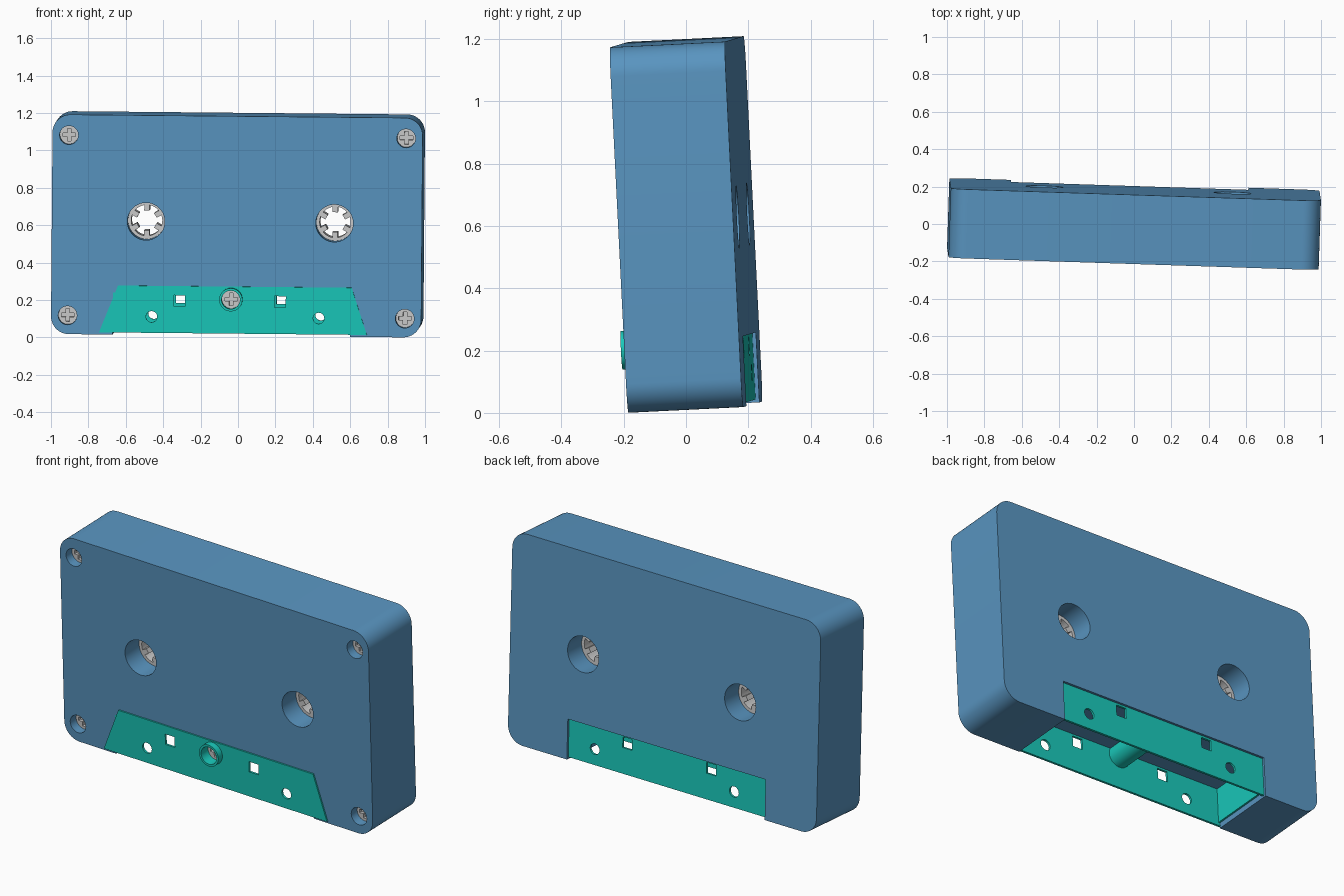
import bpy, bmesh
from math import sin, cos, pi, radians
from mathutils import Matrix, Vector

if "Cube" in bpy.data.objects:
    bpy.data.objects.remove(bpy.data.objects["Cube"])

# The cassette is modelled upright (front at -y), then tilted slightly at the end
W, H, D = 0.99, 1.175, 0.185          # half width, height, half depth
parts = []


def material(name, rgb):
    m = bpy.data.materials.new(name)
    m.diffuse_color = (*rgb, 1)
    m.use_nodes = True
    m.node_tree.nodes["Principled BSDF"].inputs["Base Color"].default_value = m.diffuse_color
    return m


BLUE = material("blue_plastic", (0.10, 0.30, 0.53))
GREEN = material("green_plastic", (0.01, 0.58, 0.49))


def circle(x, z, r, n=40):
    return [(x + r * cos(2 * pi * i / n), z + r * sin(2 * pi * i / n)) for i in range(n)]


def rect(x0, x1, z0, z1):
    return [(x0, z0), (x1, z0), (x1, z1), (x0, z1)]


def rounded_rect(x0, x1, z0, z1, r, n=12):
    pts = []
    for q, (cx, cz) in enumerate([(x1 - r, z1 - r), (x0 + r, z1 - r), (x0 + r, z0 + r), (x1 - r, z0 + r)]):
        for i in range(n + 1):
            a = (q + i / n) * pi / 2
            pts.append((cx + r * cos(a), cz + r * sin(a)))
    return pts


def prism(name, pts, y0, y1, mat=None):
    """Extrude an x-z outline along y."""
    bm = bmesh.new()
    face = bm.faces.new([bm.verts.new((x, y0, z)) for x, z in pts])
    ext = bmesh.ops.extrude_face_region(bm, geom=[face])
    bmesh.ops.translate(bm, vec=(0, y1 - y0, 0),
                        verts=[v for v in ext["geom"] if isinstance(v, bmesh.types.BMVert)])
    bmesh.ops.recalc_face_normals(bm, faces=bm.faces)
    me = bpy.data.meshes.new(name)
    bm.to_mesh(me)
    bm.free()
    ob = bpy.data.objects.new(name, me)
    bpy.context.collection.objects.link(ob)
    if mat:
        me.materials.append(mat)
    parts.append(ob)
    return ob


def cut(ob, pts, y0, y1):
    """Subtract an extruded outline from an object."""
    cutter = prism("cutter", pts, y0, y1)
    parts.remove(cutter)
    mod = ob.modifiers.new("cut", "BOOLEAN")
    mod.operation, mod.solver, mod.object = "DIFFERENCE", "EXACT", cutter
    bpy.context.view_layer.objects.active = ob
    bpy.ops.object.modifier_apply(modifier=mod.name)
    bpy.data.objects.remove(cutter)


def screw(name, x, z, y):
    """Cross-head screw facing -y."""
    head = prism(name, circle(x, z, 0.0495, 32), y, y + 0.025)
    a, b = 0.034, 0.010
    cross = [(-b, -a), (b, -a), (b, -b), (a, -b), (a, b), (b, b),
             (b, a), (-b, a), (-b, b), (-a, b), (-a, -b), (-b, -b)]
    cut(head, [(x + u, z + v) for u, v in cross], y - 0.02, y + 0.016)


# Key positions
REELS = [(-0.486, 0.607), (0.522, 0.607)]
SCREWS = [(x, z) for x in (-0.902, 0.902) for z in (0.10, 1.065)]
NX0, NX1, NZ = -0.66, 0.61, 0.225      # notch in the bottom edge
BX, BZ = -0.028, 0.194                 # middle boss

# Body with notch, reel holes, screw wells and room for the boss
body = prism("body", rounded_rect(-W, W, 0, H, 0.095), -D, D, BLUE)
cut(body, rect(NX0, NX1, -0.1, NZ), -0.4, 0.4)
cut(body, circle(BX, BZ, 0.062), -0.4, 0.16)
for x, z in REELS:
    cut(body, circle(x, z, 0.1, 48), -0.4, 0.4)
for x, z in SCREWS:
    cut(body, circle(x, z, 0.05, 32), -0.4, -D + 0.07)

# Reel hubs: rings with six inward teeth
for i, (x, z) in enumerate(REELS):
    hub = prism(f"reel_hub_{i + 1}", circle(x, z, 0.1005, 48), -0.065, 0.065)
    inner = []
    for k in range(6):
        a = radians(90 + 60 * k)
        gap = pi / 3 - 0.34
        polar = [(0.083, -0.17), (0.055, -0.257), (0.055, 0.257)]
        polar += [(0.083, 0.17 + gap * j / 6) for j in range(6)]
        inner += [(x + r * cos(a + t), z + r * sin(a + t)) for r, t in polar]
    cut(hub, inner, -0.3, 0.3)

# Corner screws and the one in the boss
for i, (x, z) in enumerate(SCREWS):
    screw(f"corner_screw_{i + 1}", x, z, -D + 0.05)
screw("middle_screw", BX, BZ, -0.168)

# Green front and back plates, sharing the same hole pattern
front = prism("front_plate", [(-0.733, 0.0115), (0.70, 0.0115), (0.617, 0.263), (-0.633, 0.263)],
              -D - 0.008, -D + 0.004, GREEN)
back = prism("back_plate", rect(NX0, NX1, 0.01, NZ), D - 0.024, D - 0.012, GREEN)
for plate in (front, back):
    for x in (-0.303, 0.235):
        cut(plate, rect(x - 0.03, x + 0.03, 0.154, 0.214), -0.4, 0.4)
    for x in (-0.452, 0.442):
        cut(plate, circle(x, 0.098, 0.03, 20), -0.4, 0.4)
cut(front, circle(BX, BZ, 0.055), -0.4, 0.4)

# Hollow boss around the middle screw
boss = prism("middle_boss", circle(BX, BZ, 0.062), -0.228, 0.165, GREEN)
cut(boss, circle(BX, BZ, 0.049, 32), -0.4, -0.145)

# Green end walls joining the two plates
for name, x in (("left_end_wall", NX0), ("right_end_wall", NX1 - 0.01)):
    prism(name, rect(x, x + 0.01, 0.03, NZ), -D, D - 0.018, GREEN)

# Smooth the curved walls and apply the slight overall tilt
lz = Vector((0.008, -0.05, 1)).normalized()
lx = Vector((1, -0.033, -0.0095))
lx = (lx - lz * lx.dot(lz)).normalized()
ly = lz.cross(lx)
rot = Matrix((lx, ly, lz)).transposed().to_4x4()
tilt = Matrix.Translation((0, 0, 0.605)) @ rot @ Matrix.Translation((0, 0, -H / 2))
for ob in parts:
    bpy.ops.object.select_all(action="DESELECT")
    ob.select_set(True)
    bpy.context.view_layer.objects.active = ob
    bpy.ops.object.shade_smooth_by_angle(angle=radians(30))
    ob.matrix_world = tilt
